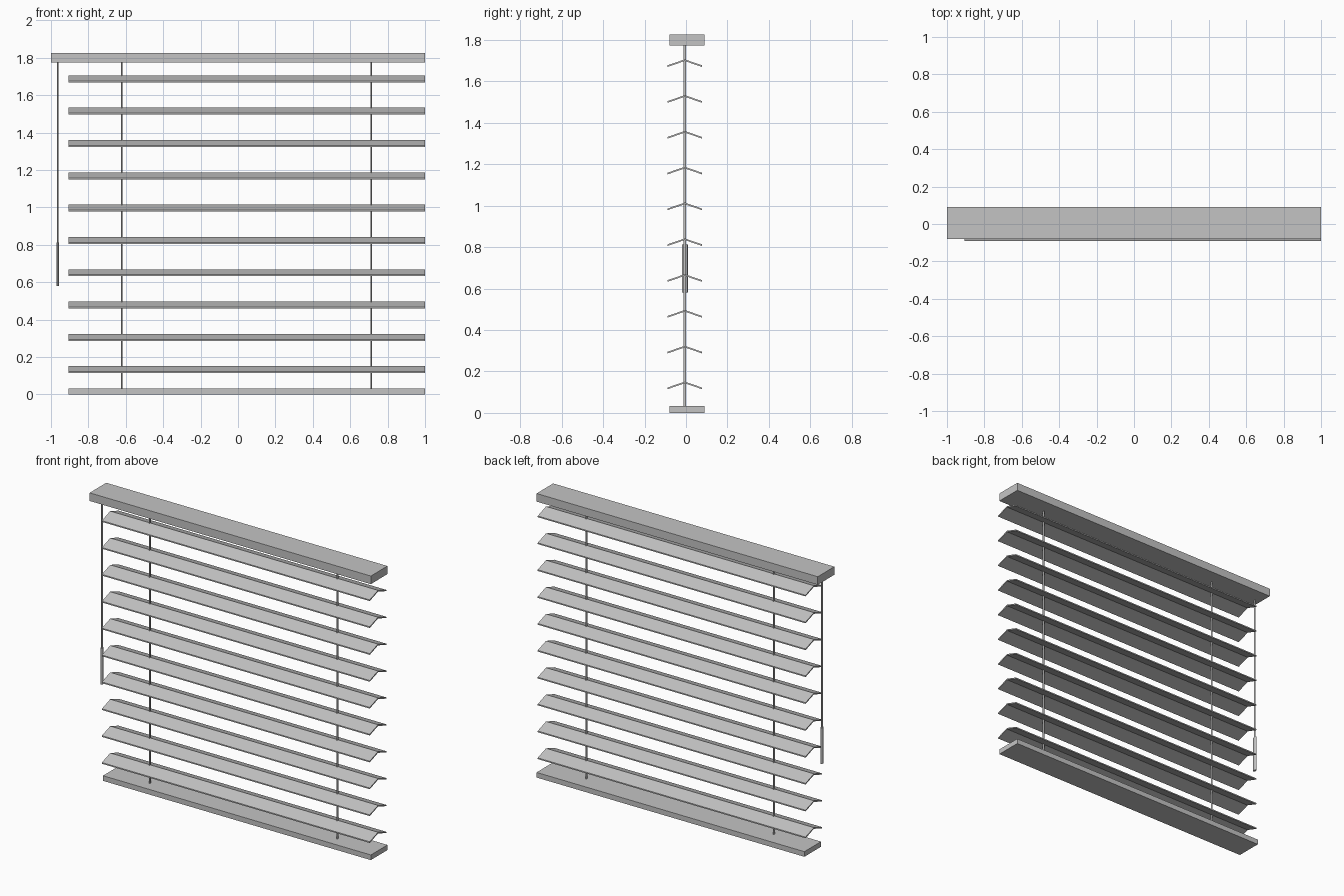
import bpy
import bmesh
from mathutils import Matrix, Vector

cube = bpy.data.objects.get("Cube")
if cube:
    bpy.data.objects.remove(cube, do_unlink=True)

grey = bpy.data.materials.new("light_grey")
grey.use_nodes = True
colour = (0.55, 0.55, 0.55, 1)
grey.diffuse_color = colour
grey.node_tree.nodes["Principled BSDF"].inputs["Base Color"].default_value = colour

MID_Y = -0.006               # line of the slats and cords
SLAT_X = (-0.905, 1.0)
HEAD_BOTTOM, HEAD_TOP = 1.774, 1.826
FOOT_TOP = 0.033


def finish(bm, name):
    bmesh.ops.recalc_face_normals(bm, faces=bm.faces)
    mesh = bpy.data.meshes.new(name)
    bm.to_mesh(mesh)
    bm.free()
    mesh.materials.append(grey)
    obj = bpy.data.objects.new(name, mesh)
    bpy.context.collection.objects.link(obj)
    return obj


def box(name, low, high):
    low, high = Vector(low), Vector(high)
    bm = bmesh.new()
    bmesh.ops.create_cube(bm, size=1, matrix=Matrix.Translation((low + high) / 2)
                          @ Matrix.Diagonal((*(high - low), 1)))
    return finish(bm, name)


def rod(name, x, bottom, top, width, depth):
    """Upright rod with an oval section."""
    bm = bmesh.new()
    place = Matrix.Translation((x, MID_Y, (bottom + top) / 2))
    size = Matrix.Diagonal((width, depth, top - bottom, 1))
    bmesh.ops.create_cone(bm, cap_ends=True, segments=16, radius1=0.5, radius2=0.5,
                          depth=1, matrix=place @ size)
    obj = finish(bm, name)
    for face in obj.data.polygons:
        face.use_smooth = abs(face.normal.z) < 0.5
    for edge in obj.data.edges:
        a, b = (obj.data.vertices[i].co.z for i in edge.vertices)
        edge.use_edge_sharp = abs(a - b) < 0.001
    return obj


def slat(name, peak):
    """Thin strip folded along its middle into a shallow roof."""
    half, drop, thick = 0.084, 0.029, 0.008
    profile = [(-half, -drop), (0, 0), (half, -drop),
               (half, -drop - thick), (0, -thick), (-half, -drop - thick)]
    bm = bmesh.new()
    ends = [[bm.verts.new((x, MID_Y + y, peak + z)) for y, z in profile] for x in SLAT_X]
    count = len(profile)
    for i in range(count):
        j = (i + 1) % count
        bm.faces.new((ends[0][i], ends[0][j], ends[1][j], ends[1][i]))
    for e in ends:               # each end is two quads meeting at the fold
        bm.faces.new((e[0], e[1], e[4], e[5]))
        bm.faces.new((e[1], e[2], e[3], e[4]))
    return finish(bm, name)


# Rails
box("head_rail", (-1, -0.079, HEAD_BOTTOM), (1, 0.09, HEAD_TOP))
box("bottom_rail", (SLAT_X[0], -0.079, 0), (SLAT_X[1], 0.09, FOOT_TOP))

# Slats
SLATS = 10
for n in range(SLATS):
    slat(f"slat_{n + 1}", 0.151 + n * (1.706 - 0.151) / (SLATS - 1))

# Lift cords
for side, x in (("right", -0.622), ("left", 0.712)):
    rod(f"{side}_cord", x, FOOT_TOP, HEAD_BOTTOM, 0.007, 0.013)

# Tilt wand
rod("wand_cord", -0.963, 0.81, HEAD_BOTTOM, 0.007, 0.013)
rod("wand_grip", -0.963, 0.58, 0.812, 0.014, 0.029)
